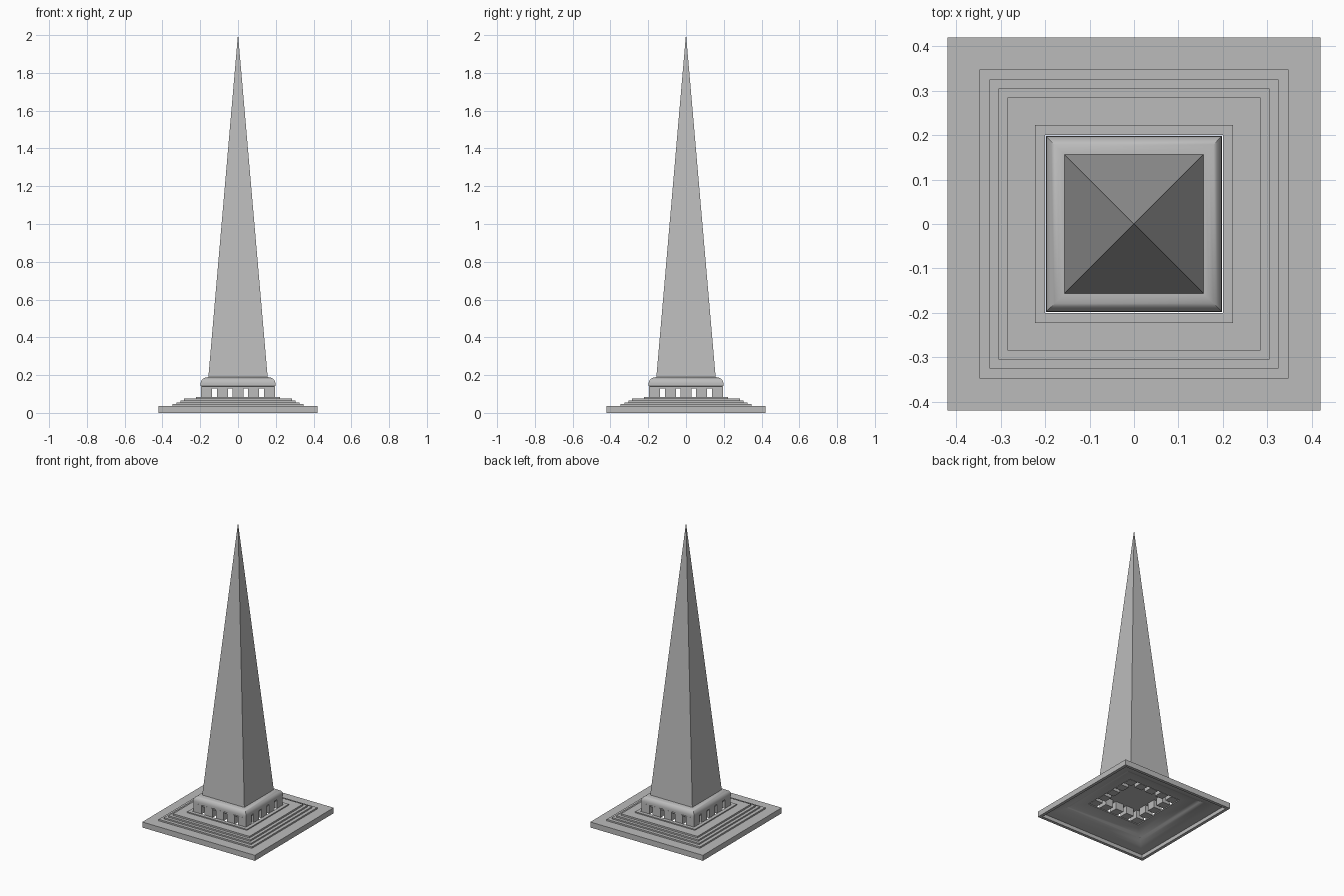
import bpy, bmesh, math

if "Cube" in bpy.data.objects:
    bpy.data.objects.remove(bpy.data.objects["Cube"], do_unlink=True)

stone = bpy.data.materials.new("grey_stone")
stone.use_nodes = True
GREY = (0.5, 0.5, 0.5, 1)
stone.diffuse_color = GREY
stone.node_tree.nodes["Principled BSDF"].inputs["Base Color"].default_value = GREY


def finish(name, bm, angle):
    bmesh.ops.recalc_face_normals(bm, faces=bm.faces)
    mesh = bpy.data.meshes.new(name)
    bm.to_mesh(mesh)
    bm.free()
    mesh.materials.append(stone)
    obj = bpy.data.objects.new(name, mesh)
    bpy.context.collection.objects.link(obj)
    bpy.ops.object.select_all(action='DESELECT')
    obj.select_set(True)
    bpy.context.view_layer.objects.active = obj
    bpy.ops.object.shade_smooth_by_angle(angle=math.radians(angle))
    return obj


def square_sweep(name, profile, closed=False, angle=35):
    """Sweep (half width, height) points round a square plan."""
    bm = bmesh.new()
    rings = [[bm.verts.new((sx * r, sy * r, z))
              for sx, sy in ((-1, -1), (1, -1), (1, 1), (-1, 1))] for r, z in profile]
    pairs = list(zip(rings, rings[1:]))
    if closed:
        pairs.append((rings[-1], rings[0]))
    else:
        bm.faces.new(rings[0])
        bm.faces.new(rings[-1])
    for a, b in pairs:
        for i in range(4):
            j = (i + 1) % 4
            bm.faces.new((a[i], a[j], b[j], b[i]))
    bmesh.ops.remove_doubles(bm, verts=bm.verts, dist=0.0005)
    return finish(name, bm, angle)


# Hollow stepped base, open in the middle underneath
steps = [(0.42, 0.037), (0.348, 0.047), (0.325, 0.056), (0.305, 0.066),
         (0.285, 0.077), (0.223, 0.084)]
outer = [(0.42, 0.0)]
for (r, z), (inner, _) in zip(steps, steps[1:] + [(0.2, 0)]):
    outer += [(r, z), (inner, z)]
underside = [(0.2, 0.076), (0.27, 0.069), (0.29, 0.058), (0.31, 0.048),
             (0.33, 0.039), (0.36, 0.029), (0.4, 0.025), (0.4, 0.0)]
square_sweep("stepped_base", outer + underside, closed=True)

# Row of blocks along each side, corners included
bm = bmesh.new()
PITCH, SIZE = 0.083, 0.058
for i in range(-2, 3):
    for j in range(-2, 3):
        if max(abs(i), abs(j)) < 2:
            continue
        box = bmesh.ops.create_cube(bm, size=1)["verts"]
        bmesh.ops.scale(bm, verts=box, vec=(SIZE, SIZE, 0.062))
        bmesh.ops.translate(bm, verts=box, vec=(i * PITCH, j * PITCH, 0.109))
finish("support_blocks", bm, 35)

# Rounded collar
round_top = [(0.16 + 0.038 * math.cos(t), 0.155 + 0.034 * math.sin(t))
             for t in [math.radians(90 * k / 6) for k in range(7)]]
square_sweep("collar", [(0.19, 0.13), (0.19, 0.14), (0.198, 0.142)] + round_top)

# Tall spire
square_sweep("spire", [(0.157, 0.188), (0.0005, 2.0)], angle=35)
